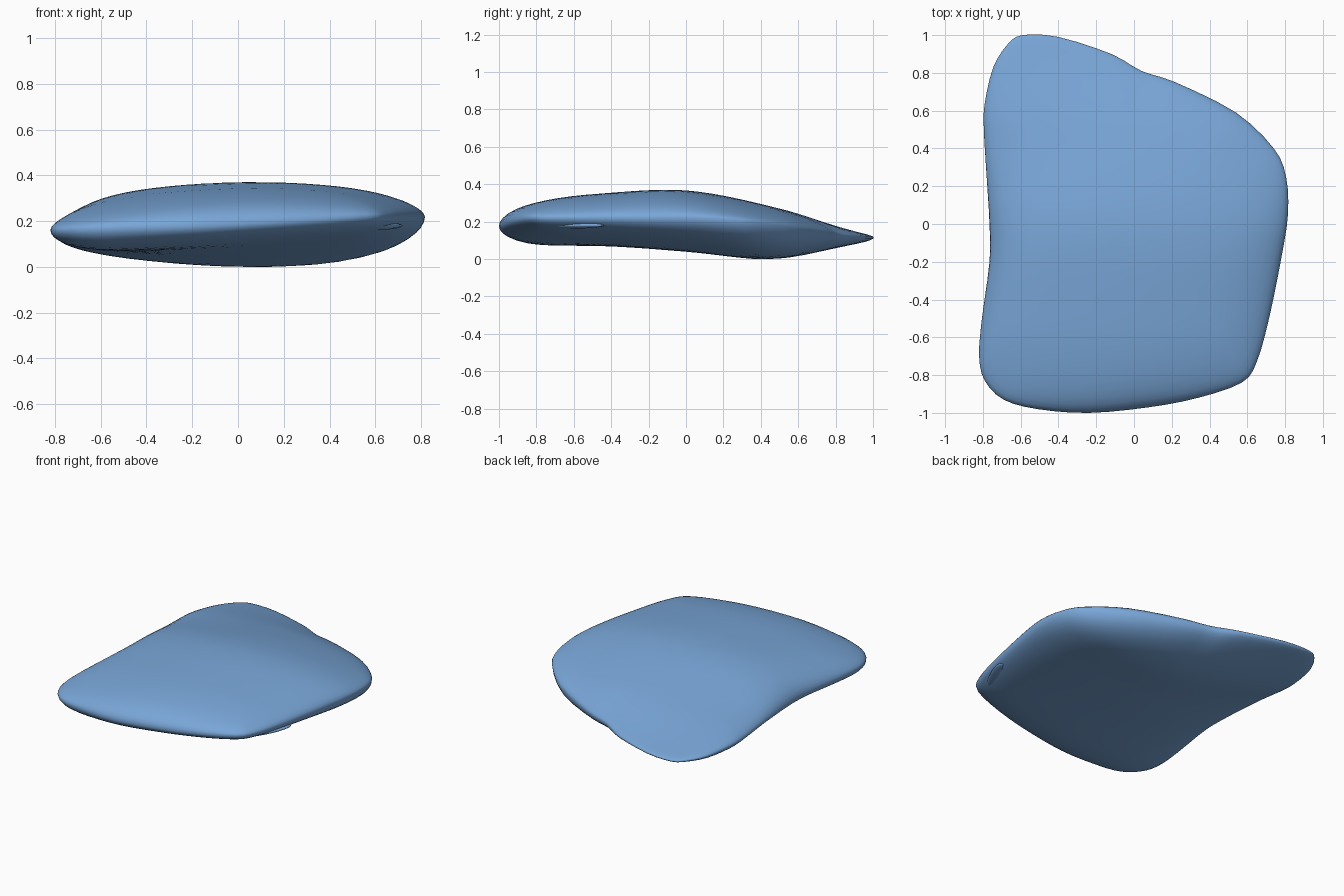
import bpy, bmesh, math
from mathutils import Vector, Matrix

if "Cube" in bpy.data.objects:
    bpy.data.objects.remove(bpy.data.objects["Cube"])

# Rim of the slab: x, y, height of the widest edge
RIM = [(-.59, 1, .125), (-.40, .99, .125), (-.12, .90, .13), (.04, .81, .14),
       (.22, .75, .15), (.54, .59, .175), (.74, .40, .205), (.805, .25, .22),
       (.815, .05, .23), (.78, -.18, .23), (.715, -.5, .23), (.65, -.73, .23),
       (.57, -.84, .23), (.34, -.92, .215), (.08, -.97, .20), (-.24, -1, .185),
       (-.51, -.98, .18), (-.69, -.93, .175), (-.79, -.83, .17), (-.82, -.70, .17),
       (-.805, -.5, .17), (-.765, -.2, .17), (-.765, 0, .165), (-.78, .25, .16),
       (-.795, .5, .15), (-.79, .64, .145), (-.745, .83, .135), (-.67, .95, .13)]
# Centre-line heights at y = -1, -.5, 0, .5, 1
RIDGE = [.315, .357, .376, .282, .155]
KEEL = [.06, .056, .034, .010, .085]

blue = bpy.data.materials.new("blue")
blue.diffuse_color = (.19, .38, .68, 1)
blue.use_nodes = True
blue.node_tree.nodes["Principled BSDF"].inputs["Base Color"].default_value = blue.diffuse_color


def spline(a, b, c, d, t):
    return .5 * (2 * b + (c - a) * t + (2 * a - 5 * b + 4 * c - d) * t ** 2
                 + (3 * b - a - 3 * c + d) * t ** 3)


def along(vals, y):
    u = min(max((y + 1) * 2, 0), 3.9999)
    i = int(u)
    p = [vals[min(max(i + k, 0), 4)] for k in (-1, 0, 1, 2)]
    return spline(*p, u - i)


def back_fade(y):
    t = min(max((y - .2) / .8, 0), 1)
    return 1 - t * t * (3 - 2 * t)


def top_height(x, y):
    return along(RIDGE, y) - .13 * (x - .07) ** 2 * back_fade(y)


def bottom_height(x, y):
    v = min(max((.37 - y) / 1.3, 0), 1)
    return (along(KEEL, y) + (1 - v) * .15 * (x - .1) ** 2 * back_fade(y)
            + v * .08 * max(0, x + .6))


def finish(bm, name):
    bmesh.ops.recalc_face_normals(bm, faces=bm.faces)
    mesh = bpy.data.meshes.new(name)
    bm.to_mesh(mesh)
    bm.free()
    mesh.polygons.foreach_set("use_smooth", [True] * len(mesh.polygons))
    mesh.materials.append(blue)
    ob = bpy.data.objects.new(name, mesh)
    bpy.context.collection.objects.link(ob)
    return ob


# Smoothed closed outline
pts = [Vector(p) for p in RIM]
n = len(pts)
outline = [spline(pts[i - 1], pts[i], pts[(i + 1) % n], pts[(i + 2) % n], t / 3)
           for i in range(n) for t in range(3)]

# Slab body: concentric rings over the domed top and the bellied underside
RINGS = 16
bm = bmesh.new()


def make_ring(s, height):
    fall = math.sqrt(max(0, 1 - s ** 7))
    ring = []
    for p in outline:
        x, y = p.x * s, p.y * s
        ring.append(bm.verts.new((x, y, p.z + (height(x, y) - p.z) * fall)))
    return ring


def bridge(a, b):
    for i in range(len(a)):
        j = (i + 1) % len(a)
        bm.faces.new((a[i], a[j], b[j], b[i]))


edge = make_ring(1, top_height)
for height in (top_height, bottom_height):
    last = edge
    for k in range(RINGS - 1, 0, -1):
        ring = make_ring(math.sin(k / RINGS * math.pi / 2), height)
        bridge(last, ring)
        last = ring
    centre = bm.verts.new((0, 0, height(0, 0)))
    for i in range(len(last)):
        bm.faces.new((last[i], last[(i + 1) % len(last)], centre))
low = min(v.co.z for v in bm.verts)
bmesh.ops.translate(bm, verts=bm.verts, vec=(0, 0, -low))
finish(bm, "slab_body")

# Small lip tucked under the right front edge
bm = bmesh.new()
bmesh.ops.create_uvsphere(bm, u_segments=24, v_segments=12, radius=1,
                          matrix=Matrix.Translation((.61, -.61, .18))
                          @ Matrix.Rotation(math.radians(60), 4, 'Z')
                          @ Matrix.Diagonal((.2, .05, .018, 1)))
finish(bm, "edge_lip")
